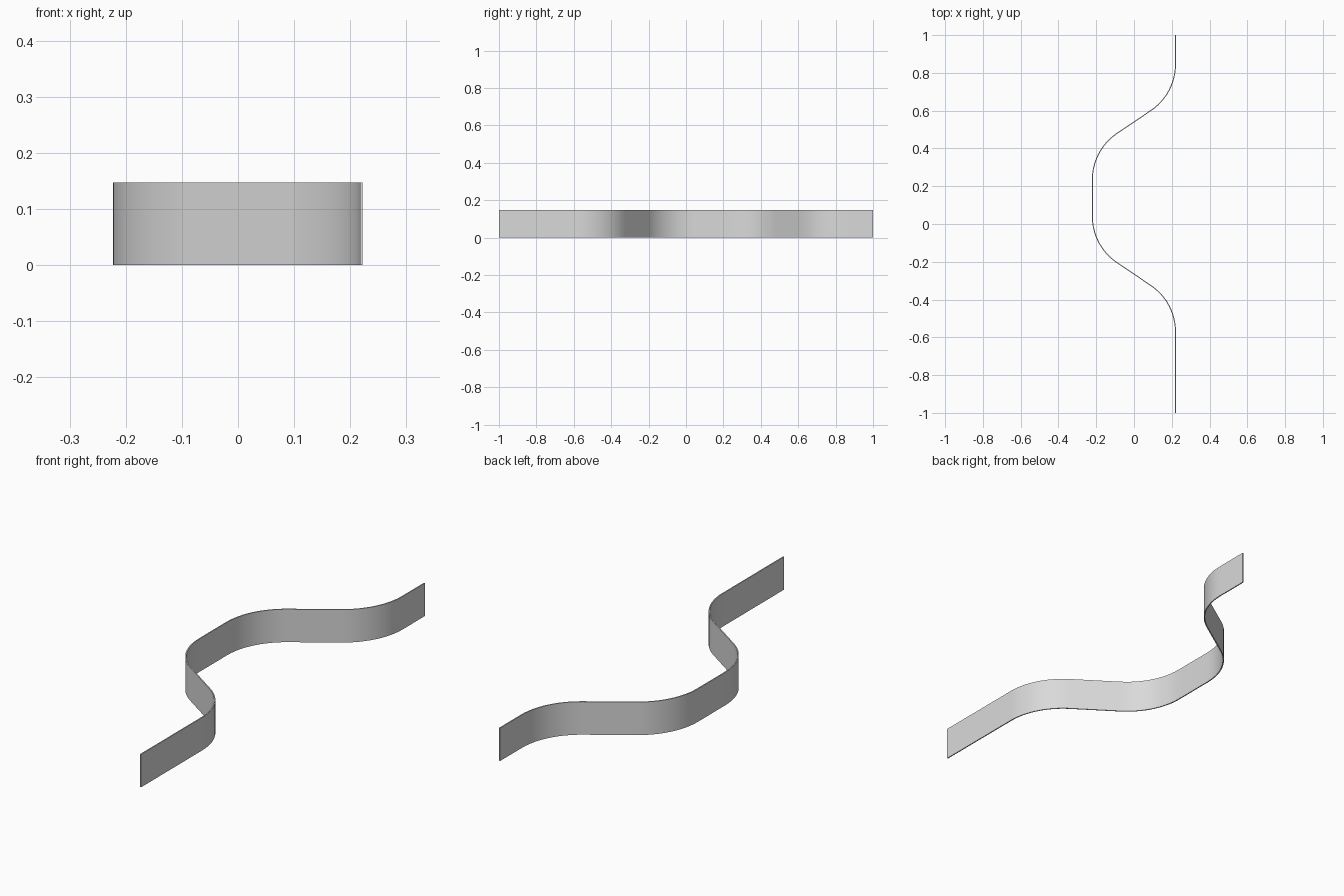
import bpy, bmesh
from math import radians, sin, cos

cube = bpy.data.objects.get("Cube")
if cube:
    bpy.data.objects.remove(cube, do_unlink=True)

HEIGHT = 0.147
THICKNESS = 0.005
RADIUS = 0.2946        # bend radius
SLANT = 0.2174         # straight run between two bends
TURN = radians(56)
STEPS = 12             # segments in each bend

# Walk the centre line of the band, starting at the front end heading back
path = [(0.2195, -1.0)]
heading = 0.0


def straight(length):
    x, y = path[-1]
    path.append((x - length * sin(heading), y + length * cos(heading)))


def bend(angle):
    global heading
    step = angle / STEPS
    chord = 2 * RADIUS * sin(abs(step) / 2)
    for _ in range(STEPS):
        heading += step / 2
        straight(chord)
        heading += step / 2


def s_curve(side):
    bend(side * TURN)
    straight(SLANT)
    bend(-side * TURN)


straight(0.43)
s_curve(1)
straight(0.195)
s_curve(-1)
straight(1.0 - path[-1][1])

# Raise the centre line into an upright sheet
bm = bmesh.new()
low = [bm.verts.new((x, y, 0)) for x, y in path]
high = [bm.verts.new((x, y, HEIGHT)) for x, y in path]
for i in range(len(path) - 1):
    bm.faces.new((low[i], low[i + 1], high[i + 1], high[i]))
mesh = bpy.data.meshes.new("wavy_band")
bm.to_mesh(mesh)
bm.free()
band = bpy.data.objects.new("wavy_band", mesh)
bpy.context.collection.objects.link(band)

# Light grey finish
grey = bpy.data.materials.new("light_grey")
grey.use_nodes = True
colour = (0.7, 0.7, 0.7, 1)
grey.diffuse_color = colour
grey.node_tree.nodes["Principled BSDF"].inputs["Base Color"].default_value = colour
mesh.materials.append(grey)

# Thin wall, with smooth bends and crisp rims
solid = band.modifiers.new("wall_thickness", "SOLIDIFY")
solid.thickness = THICKNESS
solid.offset = 0
solid.use_even_offset = True
bpy.ops.object.select_all(action="DESELECT")
band.select_set(True)
bpy.context.view_layer.objects.active = band
bpy.ops.object.modifier_apply(modifier=solid.name)
bpy.ops.object.shade_smooth_by_angle(angle=radians(30))
